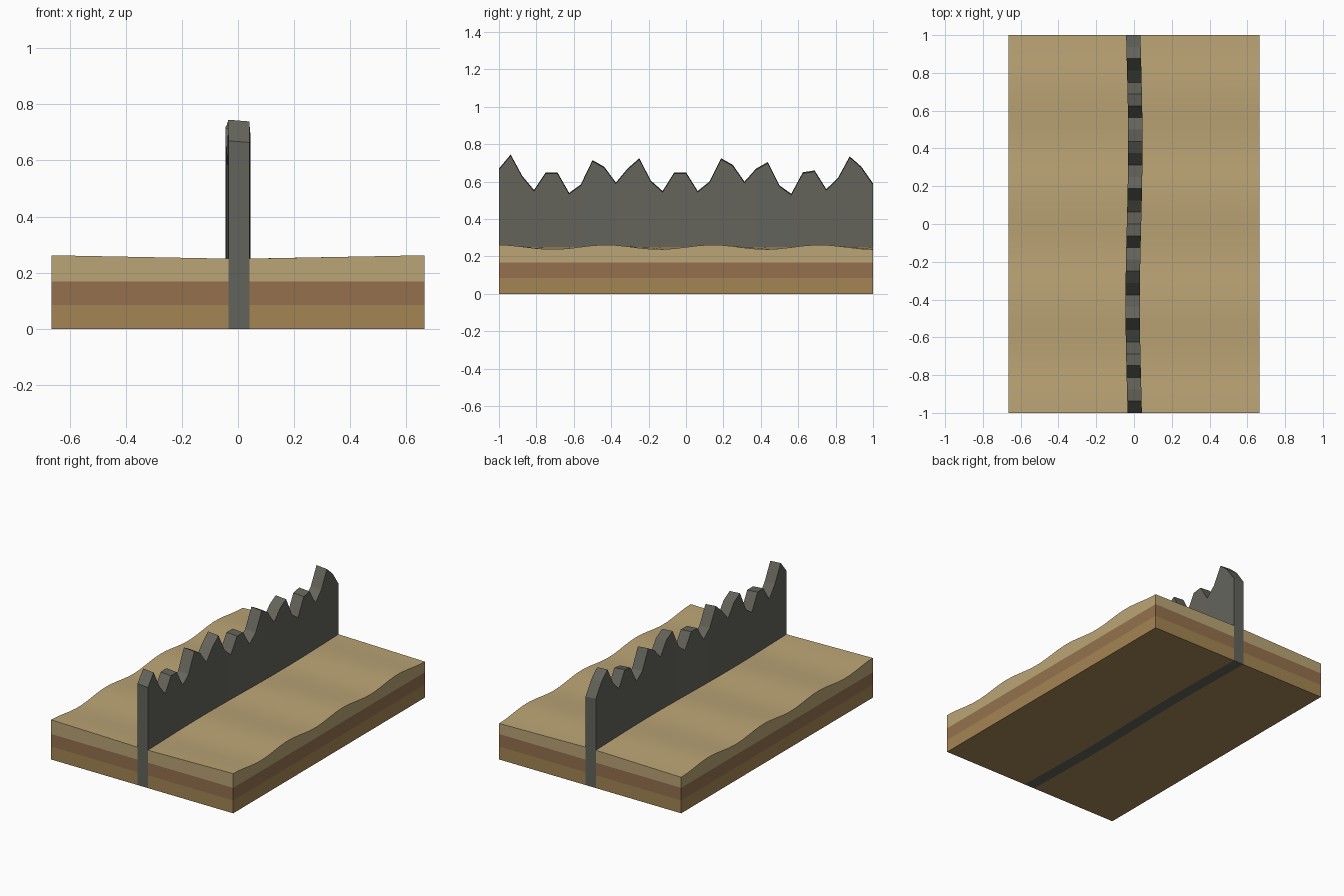
import bpy, bmesh, math

if "Cube" in bpy.data.objects:
    bpy.data.objects.remove(bpy.data.objects["Cube"])

N = 32
HALF_X, HALF_W = 0.665, 0.038
YS = [-1 + 2 * i / N for i in range(N + 1)]
# crest heights of the rock wall, front to back
CREST = [0.67, 0.745, 0.63, 0.555, 0.65, 0.65, 0.54, 0.585, 0.715, 0.68, 0.595,
         0.67, 0.725, 0.605, 0.55, 0.65, 0.65, 0.55, 0.60, 0.725, 0.69, 0.60,
         0.67, 0.705, 0.58, 0.535, 0.65, 0.66, 0.56, 0.62, 0.735, 0.68, 0.59]


def centre(y):
    return 0.007 * math.sin(3.7 * y)


def ground(y):
    return 0.25 + 0.012 * math.cos(3.5 * math.pi * (y + 1))


def material(name, rgb):
    m = bpy.data.materials.new(name)
    m.diffuse_color = (*[(c / 255) ** 2.2 for c in rgb], 1)
    m.use_nodes = True
    m.node_tree.nodes["Principled BSDF"].inputs["Base Color"].default_value = m.diffuse_color
    return m


def loft(name, section, mat):
    """Skin a closed solid through one four-point section per y station."""
    bm = bmesh.new()
    rings = [[bm.verts.new((x, y, z)) for x, z in section(i, y)]
             for i, y in enumerate(YS)]
    for a, b in zip(rings, rings[1:]):
        for k in range(4):
            j = (k + 1) % 4
            bm.faces.new((a[k], a[j], b[j], b[k]))
    bm.faces.new(rings[0])
    bm.faces.new(rings[-1][::-1])
    bmesh.ops.recalc_face_normals(bm, faces=bm.faces)
    me = bpy.data.meshes.new(name)
    bm.to_mesh(me)
    bm.free()
    me.materials.append(mat)
    ob = bpy.data.objects.new(name, me)
    bpy.context.collection.objects.link(ob)
    return ob


# jagged rock wall running through the whole block
def wall(i, y):
    l, r = centre(y) - HALF_W, centre(y) + HALF_W
    return [(l, 0), (r, 0), (r, CREST[i] - 0.006), (l, CREST[i])]


loft("rock_wall", wall, material("dark_rock", (100, 100, 92)))

# ground layers on each side of the wall; only the top one undulates
LAYERS = [("lower_layer", 0.0, 0.085, (163, 132, 85)),
          ("middle_layer", 0.085, 0.168, (147, 113, 78)),
          ("top_layer", 0.168, None, (186, 163, 117))]
for name, z0, z1, rgb in LAYERS:
    mat = material(name + "_colour", rgb)
    for side, s in (("left", -1), ("right", 1)):
        def layer(i, y):
            inner, outer = centre(y) + s * HALF_W, s * HALF_X
            return [(inner, z0), (outer, z0),
                    (outer, z1 or ground(y)), (inner, z1 or 0.25)]
        ob = loft(f"{name}_{side}", layer, mat)
        if z1 is None:
            ob.data.shade_smooth()
            ob.data.set_sharp_from_angle(angle=math.radians(30))
